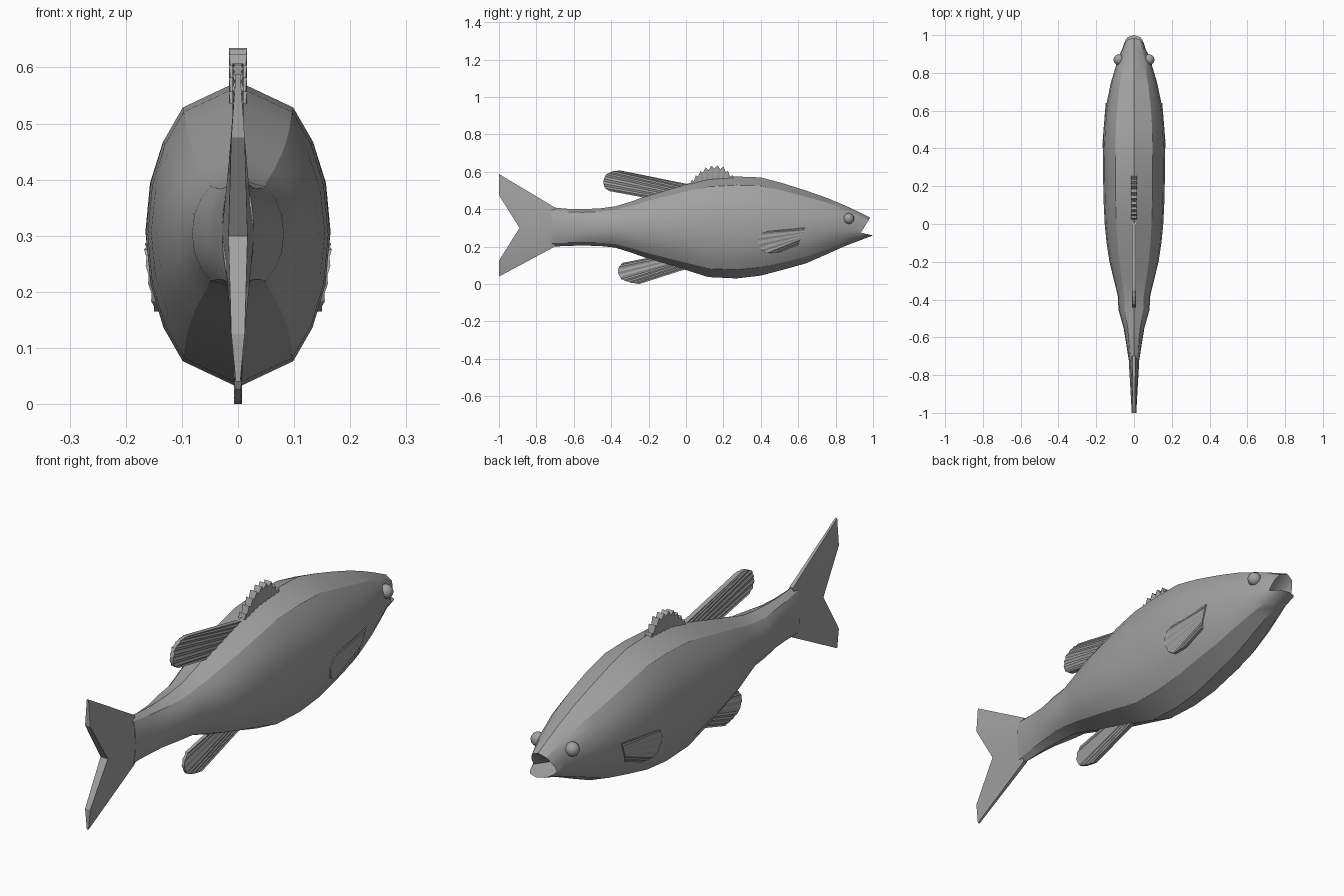
import bpy, bmesh, math
from mathutils import Vector

if "Cube" in bpy.data.objects:
    bpy.data.objects.remove(bpy.data.objects["Cube"])

grey = bpy.data.materials.new("fish_grey")
grey.diffuse_color = (0.36, 0.36, 0.36, 1)
grey.use_nodes = True
grey.node_tree.nodes["Principled BSDF"].inputs["Base Color"].default_value = grey.diffuse_color


def finish(name, bm, angle=None):
    bmesh.ops.recalc_face_normals(bm, faces=bm.faces)
    me = bpy.data.meshes.new(name)
    bm.to_mesh(me)
    bm.free()
    me.materials.append(grey)
    ob = bpy.data.objects.new(name, me)
    bpy.context.collection.objects.link(ob)
    if angle:
        bpy.ops.object.select_all(action='DESELECT')
        ob.select_set(True)
        bpy.context.view_layer.objects.active = ob
        bpy.ops.object.shade_smooth_by_angle(angle=math.radians(angle))
    return ob


def resample(pts, n):
    """n evenly spaced points along a polyline."""
    pts = [Vector(p) for p in pts]
    lens = [(b - a).length for a, b in zip(pts, pts[1:])]
    out = []
    for i in range(n):
        d = sum(lens) * i / (n - 1)
        for k, l in enumerate(lens):
            if d <= l or k == len(lens) - 1:
                out.append(pts[k].lerp(pts[k + 1], min(d / l, 1)))
                break
            d -= l
    return out


def fin(name, root, tip, t_root, t_tip, place=lambda y, z: 0.0, angle=None):
    """Fin made of rays from root to tip (y, z), with half thicknesses per ray."""
    bm = bmesh.new()
    rows = []
    for i, (r, t) in enumerate(zip(root, tip)):
        row = []
        for (y, z), h, s in ((r, t_root[i], 1), (t, t_tip[i], 1),
                             (t, t_tip[i], -1), (r, t_root[i], -1)):
            row.append(bm.verts.new((place(y, z) + s * h, y, z)))
        rows.append(row)
    for a, b in zip(rows, rows[1:]):
        for k in range(4):
            bm.faces.new((a[k], a[(k + 1) % 4], b[(k + 1) % 4], b[k]))
    bm.faces.new(rows[0])
    bm.faces.new(rows[-1])
    return finish(name, bm, angle)


def ribbed(n, thick, thin):
    return [thin if i % 2 else thick for i in range(n)]


# Body: lofted rings (y, top, bottom, half width)
rings = [(-0.72, .41, .20, .028), (-0.63, .402, .204, .042), (-0.55, .40, .206, .055),
         (-0.455, .405, .203, .082), (-0.38, .415, .195, .086), (-0.29, .442, .167, .108),
         (-0.2, .475, .135, .13), (-0.1, .505, .105, .145), (0, .535, .075, .155),
         (0.12, .566, .037, .161), (0.27, .575, .03, .164), (0.40, .57, .045, .165),
         (0.52, .538, .077, .159), (0.64, .50, .11, .145), (0.75, .462, .158, .122),
         (0.85, .42, .203, .092), (0.91, .392, .226, .07)]
quarter = [(0, 1), (.6, .83), (.81, .61), (.95, .33)]
half = quarter + [(1, 0)] + [(x, -t) for x, t in reversed(quarter)]
section = half + [(-x, t) for x, t in reversed(half[1:-1])]
bm = bmesh.new()
loops = []
for y, top, bot, w in rings:
    c, h = (top + bot) / 2, (top - bot) / 2
    loops.append([bm.verts.new((w * x, y, c + h * t)) for x, t in section])
# Open mouth: slanted last ring, then a hollow
lips = []
for x, t in section:
    if t >= 0:
        p = (.055 * x, .935 + .05 * t, .275 + .08 * t)
    else:
        p = (.055 * x, .935 - .065 * t, .272 + .012 * t)
    lips.append(bm.verts.new(p))
loops.append(lips)
n = len(section)
for a, b in zip(loops, loops[1:]):
    for k in range(n):
        bm.faces.new((a[k], a[(k + 1) % n], b[(k + 1) % n], b[k]))
bm.faces.new(loops[0])
throat = bm.verts.new((0, .89, .285))
for k in range(n):
    bm.faces.new((lips[k], lips[(k + 1) % n], throat))
finish("body", bm, 30)

# Forked tail fin
fin("tail_fin",
    [(-.70, .409), (-.70, .36), (-.70, .305), (-.70, .25), (-.70, .201)],
    [(-1, .588), (-1, .475), (-.89, .30), (-1, .125), (-1, .04)],
    [.008, .022, .029, .022, .008], [.004, .012, .017, .012, .004], angle=30)

# Swept rear dorsal and anal fins with ribs
R = 15
fin("rear_dorsal_fin", resample([(.03, .53), (0, .42)], R),
    resample([(-.35, .607), (-.39, .604), (-.43, .585), (-.443, .545), (-.436, .515), (-.41, .497)], R),
    ribbed(R, .010, .007), ribbed(R, .010, .006))
fin("anal_fin", resample([(0, .08), (0, .18)], R),
    resample([(-.25, 0), (-.30, .008), (-.345, .025), (-.365, .06), (-.36, .09), (-.34, .113)], R),
    ribbed(R, .008, .005), ribbed(R, .007, .004))

# Spiny front dorsal fin: zigzag upper edge
S = 19
roots = resample([(.02, .50), (.25, .53)], S)
crest = resample([(.02, .545), (.06, .59), (.10, .622), (.15, .637), (.20, .63), (.23, .60), (.26, .572)], S)
crest = [Vector((p.x, p.y - (.0 if i % 2 else .02))) for i, p in enumerate(crest)]
fin("spiny_dorsal_fin", roots, crest, ribbed(S, .013, .016), ribbed(S, .013, .016))

# Pectoral fins lying against the flanks, and eyes
P = 15
for side, s in (("right", 1), ("left", -1)):
    fin(side + "_pectoral_fin", resample([(.64, .305), (.60, .21)], P),
        resample([(.44, .285), (.405, .275), (.385, .235), (.40, .185), (.43, .165), (.50, .17)], P),
        ribbed(P, .012, .010), ribbed(P, .012, .009),
        lambda y, z: s * (.138 + .08 * (.64 - y) - .14 * max(0, .285 - z)))
    bm = bmesh.new()
    bmesh.ops.create_uvsphere(bm, u_segments=12, v_segments=8, radius=.029)
    bmesh.ops.translate(bm, verts=bm.verts, vec=(s * .08, .87, .35))
    finish(side + "_eye", bm, 40)
